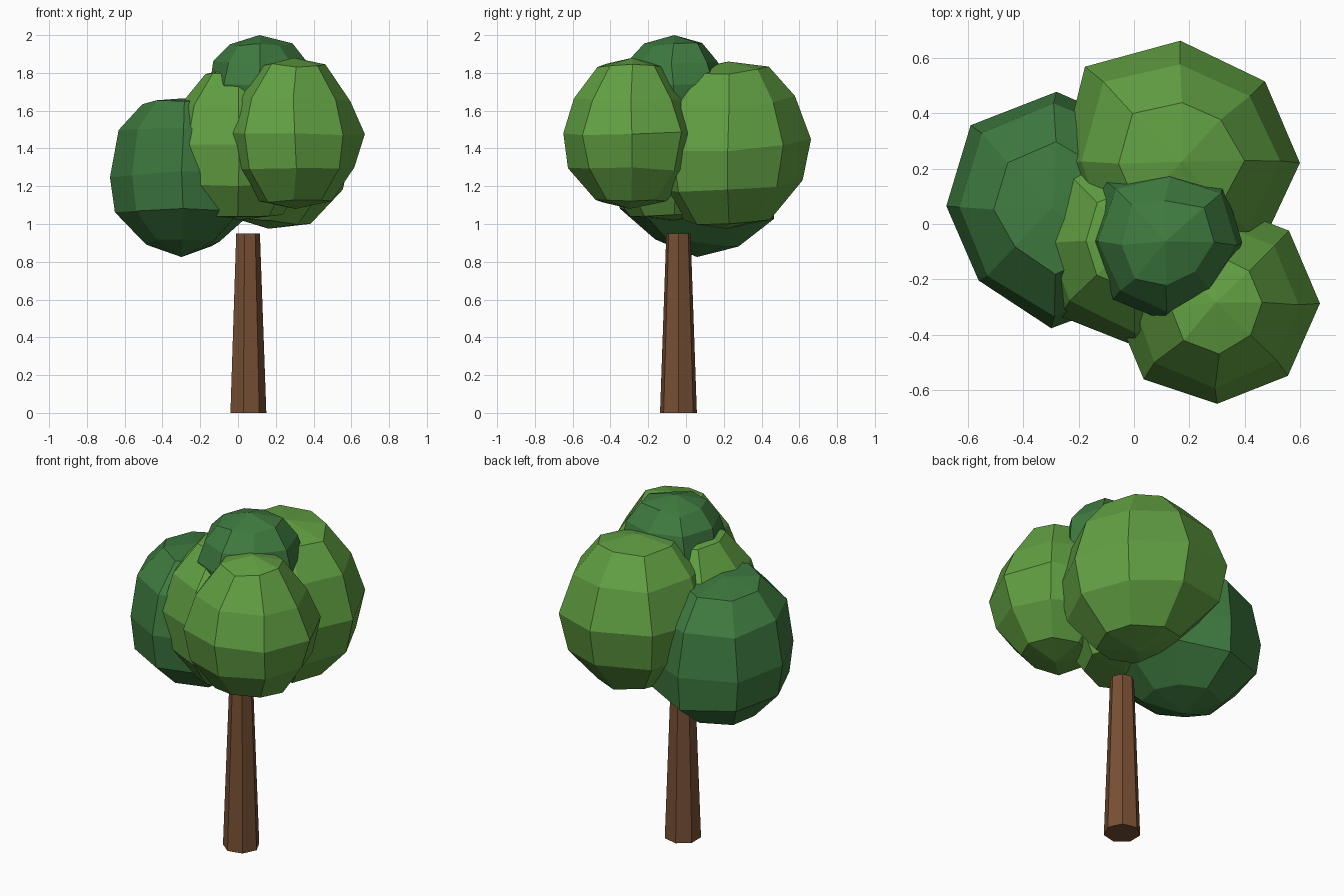
import bpy, bmesh, random
from math import cos, sin, pi
from mathutils import Matrix

if "Cube" in bpy.data.objects:
    bpy.data.objects.remove(bpy.data.objects["Cube"])


def material(name, rgb):
    m = bpy.data.materials.new(name)
    m.diffuse_color = (*rgb, 1)
    m.use_nodes = True
    m.node_tree.nodes["Principled BSDF"].inputs["Base Color"].default_value = m.diffuse_color
    return m


def add_object(name, bm, mat):
    mesh = bpy.data.meshes.new(name)
    bm.to_mesh(mesh)
    bm.free()
    mesh.materials.append(mat)
    ob = bpy.data.objects.new(name, mesh)
    bpy.context.collection.objects.link(ob)
    return ob


def foliage(name, centre, rings, poles, mat, seed, lobes=(1,) * 8, tilt=(0, 0)):
    """Lumpy 8-sided ball: rings are (radius, z) from top down, lobes scale each column."""
    rng = random.Random(seed)
    bm = bmesh.new()
    x, y = centre
    wob = lambda: rng.uniform(-0.01, 0.01)
    grid = []
    for r, z in rings:
        row = []
        for i, k in enumerate(lobes):
            dx, dy = r * k * cos(i * pi / 4), r * k * sin(i * pi / 4)
            lean = tilt[0] * dx + tilt[1] * dy
            row.append(bm.verts.new((x + dx + wob(), y + dy + wob(), z + lean + wob())))
        grid.append(row)
    top, bottom = [bm.verts.new((x + wob(), y + wob(), z)) for z in poles]
    for i in range(8):
        j = (i + 1) % 8
        bm.faces.new((top, grid[0][i], grid[0][j]))
        bm.faces.new((bottom, grid[-1][j], grid[-1][i]))
        for a, b in zip(grid, grid[1:]):
            bm.faces.new((a[i], b[i], b[j], a[j]))
    return add_object(name, bm, mat)


bark = material("bark", (0.19, 0.08, 0.035))
light = material("light_leaves", (0.12, 0.35, 0.055))
dark = material("dark_leaves", (0.048, 0.195, 0.05))

# Tapered seven-sided trunk
bm = bmesh.new()
bmesh.ops.create_cone(bm, cap_ends=True, segments=7, radius1=0.1, radius2=0.066,
                      depth=0.95, matrix=Matrix.Translation((0.05, -0.04, 0.475))
                      @ Matrix.Rotation(-pi / 2, 4, 'Z'))
add_object("trunk", bm, bark)

# Light leaf clusters
foliage("front_foliage", (0.30, -0.29),
        [(0.17, 1.84), (0.30, 1.66), (0.365, 1.48), (0.325, 1.29), (0.19, 1.12)],
        (1.88, 1.08), light, 1, (1, 1, 1, 1, 1.02, 1.04, 1, 1))
foliage("back_foliage", (0.17, 0.22),
        [(0.22, 1.82), (0.36, 1.66), (0.43, 1.42), (0.385, 1.21), (0.22, 1.02)],
        (1.86, 0.975), light, 2, (1, 0.97, 1.01, 1.14, 1.02, 1.08, 0.98, 0.98),
        (-0.08, 0.05))
foliage("middle_foliage", (0.0, -0.06),
        [(0.18, 1.79), (0.32, 1.63), (0.38, 1.43), (0.34, 1.21), (0.23, 1.05)],
        (1.84, 1.02), light, 3, (1, 1, 1, 1, 1, 1, 1.03, 1))

# Dark leaf clusters
foliage("left_foliage", (-0.29, 0.06),
        [(0.21, 1.64), (0.35, 1.49), (0.385, 1.25), (0.36, 1.06), (0.20, 0.90)],
        (1.665, 0.825), dark, 4, (1, 1.08, 1.1, 1.08, 1, 1, 1.12, 1.14), (0, -0.06))
foliage("top_foliage", (0.12, -0.07),
        [(0.16, 1.95), (0.24, 1.86), (0.27, 1.74), (0.24, 1.61), (0.14, 1.51)],
        (2.0, 1.46), dark, 5, (1.04, 1.1, 0.97, 1.15, 1.02, 1.05, 1, 0.95))
